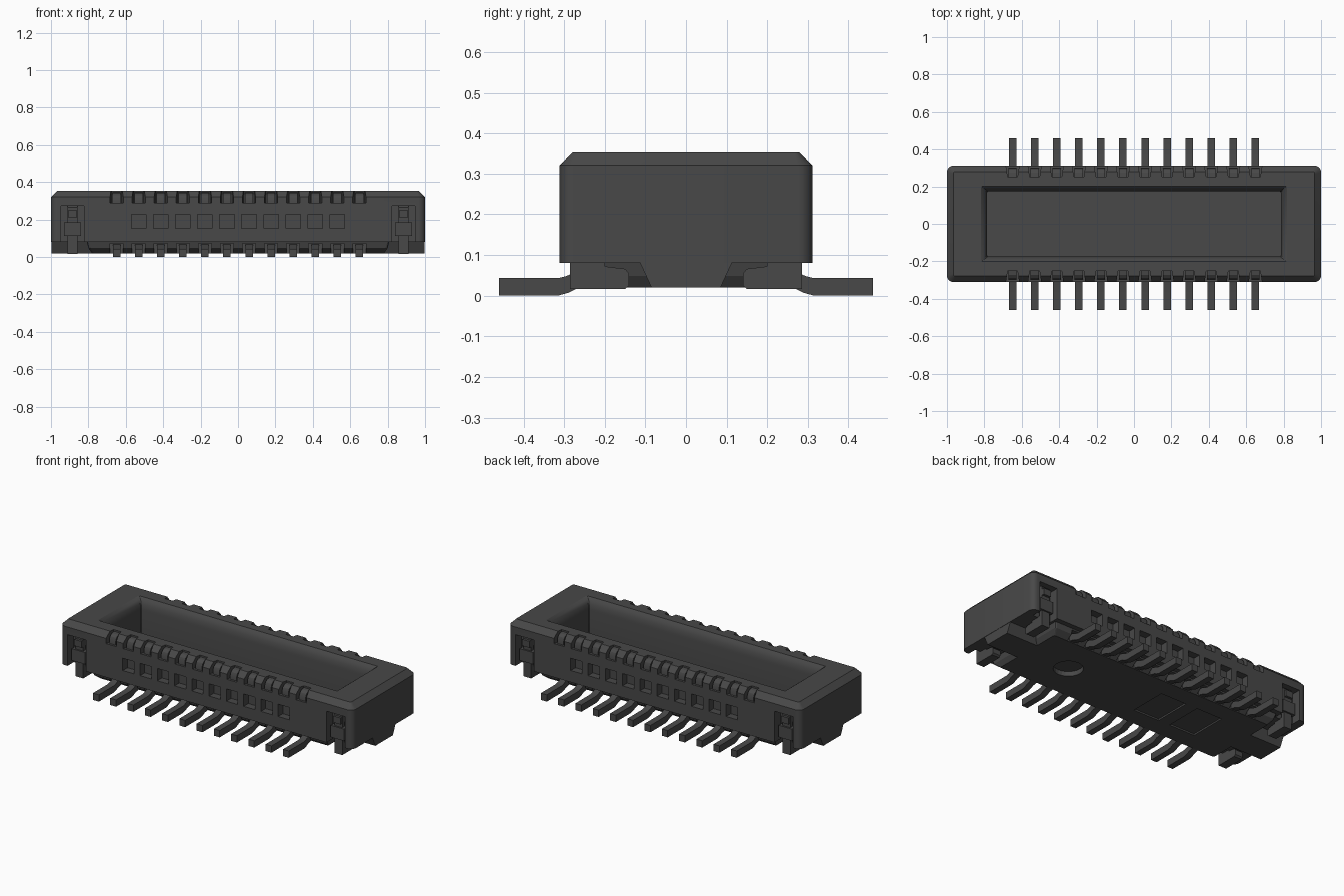
import bpy, bmesh, math
from mathutils import Vector

cube = bpy.data.objects.get("Cube")
if cube:
    bpy.data.objects.remove(cube, do_unlink=True)

mat = bpy.data.materials.new("dark grey plastic")
mat.use_nodes = True
COL = (0.065, 0.065, 0.065, 1)
mat.diffuse_color = COL
mat.node_tree.nodes["Principled BSDF"].inputs["Base Color"].default_value = COL

PITCH = 0.118
PIN_X = [(i - 5.5) * PITCH for i in range(12)]
SIDES = (-1, 1)


def finish(bm, name):
    bmesh.ops.recalc_face_normals(bm, faces=bm.faces)
    me = bpy.data.meshes.new(name)
    bm.to_mesh(me)
    bm.free()
    me.materials.append(mat)
    ob = bpy.data.objects.new(name, me)
    bpy.context.collection.objects.link(ob)
    return ob


def loft(bm, rings):
    """Join equal-length point rings into a closed solid."""
    vs = [[bm.verts.new(p) for p in r] for r in rings]
    n = len(vs[0])
    for a, b in zip(vs, vs[1:]):
        for i in range(n):
            j = (i + 1) % n
            bm.faces.new((a[i], a[j], b[j], b[i]))
    bm.faces.new(vs[0][::-1])
    bm.faces.new(vs[-1])


def rounded(hx, hy, z, r, seg=5):
    """Rounded rectangle ring centred on the origin."""
    pts = []
    for k, (sx, sy) in enumerate(((1, 1), (-1, 1), (-1, -1), (1, -1))):
        for i in range(seg + 1):
            a = math.pi / 2 * (k + i / seg)
            pts.append(Vector((sx * (hx - r) + r * math.cos(a),
                               sy * (hy - r) + r * math.sin(a), z)))
    return pts


def box(bm, x0, x1, y0, y1, z0, z1):
    loft(bm, [[(x0, y0, z), (x1, y0, z), (x1, y1, z), (x0, y1, z)] for z in (z0, z1)])


def side_box(bm, cx, w, y0, y1, z0, z1, s):
    """Box on the front (s=-1) or back (s=1) wall."""
    box(bm, cx - w / 2, cx + w / 2, min(s * y0, s * y1), max(s * y0, s * y1), z0, z1)


def extrude_x(bm, profile, x0, x1, s=1):
    """Extrude a (y, z) profile along x."""
    loft(bm, [[(x, s * y, z) for y, z in profile] for x in (x0, x1)])


def cut(ob, bm):
    cutter = finish(bm, "cutter")
    cutter.hide_render = True
    m = ob.modifiers.new("cut", 'BOOLEAN')
    m.operation, m.solver, m.object = 'DIFFERENCE', 'EXACT', cutter
    bpy.context.view_layer.objects.active = ob
    bpy.ops.object.modifier_apply(modifier=m.name)
    bpy.data.objects.remove(cutter, do_unlink=True)


def smooth(ob):
    bpy.ops.object.select_all(action='DESELECT')
    ob.select_set(True)
    bpy.context.view_layer.objects.active = ob
    bpy.ops.object.shade_smooth_by_angle(angle=math.radians(28))


# Housing: rounded block with a chamfered top
bm = bmesh.new()
loft(bm, [rounded(1, 0.311, 0.08, 0.035), rounded(1, 0.311, 0.32, 0.035),
          rounded(0.966, 0.279, 0.354, 0.012)])
housing = finish(bm, "housing")

# Central cavity with a flared mouth
bm = bmesh.new()
loft(bm, [rounded(hx, hy, z, 0.004, 1) for hx, hy, z in
          ((0.785, 0.173, 0.10), (0.785, 0.173, 0.29), (0.79, 0.178, 0.32),
           (0.802, 0.188, 0.342), (0.825, 0.205, 0.36))])
cut(housing, bm)

# Contact notches, square windows and end pockets in both long walls
bm = bmesh.new()
for s in SIDES:
    for x in PIN_X:
        loft(bm, [[(x - a, s * 0.25, z), (x + a, s * 0.25, z),
                   (x + b, s * 0.34, z), (x - b, s * 0.34, z)]
                  for a, b, z in ((0.026, 0.04, 0.288), (0.026, 0.04, 0.38))])
    for x in PIN_X[1:-1]:
        side_box(bm, x, 0.078, 0.265, 0.34, 0.152, 0.228, s)
    for e in SIDES:
        side_box(bm, e * 0.885, 0.125, 0.25, 0.34, 0.04, 0.273, s)
cut(housing, bm)
smooth(housing)

# Underside base with sloped flanks
bm = bmesh.new()
loft(bm, [rounded(0.78, 0.235, 0.02, 0.01, 2), rounded(0.80, 0.27, 0.048, 0.01, 2),
          rounded(0.81, 0.283, 0.09, 0.01, 2)])
base = finish(bm, "base")

# Round recess, two rectangular recesses and pin slots in the base
bm = bmesh.new()
ring = [(0.48 + 0.085 * math.cos(math.pi * i / 12), 0.085 * math.sin(math.pi * i / 12))
        for i in range(24)]
loft(bm, [[(x, y, z) for x, y in ring] for z in (0, 0.05)])
for x in (-0.19, -0.45):
    box(bm, x - 0.09, x + 0.09, -0.12, 0.12, 0, 0.03)
for s in SIDES:
    for x in PIN_X:
        side_box(bm, x, 0.07, 0.235, 0.32, 0, 0.072, s)
cut(base, bm)

# End ridges carrying the base out to both ends
for e, side in ((-1, "right"), (1, "left")):
    bm = bmesh.new()
    extrude_x(bm, [(-0.085, 0.02), (0.085, 0.02), (0.115, 0.085), (-0.115, 0.085)],
              min(e * 0.77, e * 0.998), max(e * 0.77, e * 0.998))
    finish(bm, side + "_end_ridge")

LEG = [(0.21, 0.03), (0.27, 0.017), (0.29, 0.007), (0.312, 0.001), (0.46, 0.001),
       (0.46, 0.043), (0.315, 0.043), (0.295, 0.048), (0.275, 0.057), (0.21, 0.075)]
CAP = [(0.24, 0.28), (0.298, 0.28), (0.298, 0.312), (0.29, 0.33), (0.272, 0.342), (0.24, 0.345)]
FOOT = [(0.285, 0.016), (0.15, 0.016), (0.14, 0.025), (0.14, 0.055), (0.15, 0.066),
        (0.20, 0.072), (0.20, 0.085), (0.262, 0.085), (0.262, 0.265), (0.275, 0.272),
        (0.285, 0.265)]

for s, wall in ((-1, "front"), (1, "back")):
    # Gull-wing legs
    bm = bmesh.new()
    for x in PIN_X:
        extrude_x(bm, LEG, x - 0.02, x + 0.02, s)
    smooth(finish(bm, wall + "_contact_legs"))

    # Rounded contact tops in the notches
    bm = bmesh.new()
    for x in PIN_X:
        extrude_x(bm, CAP, x - 0.022, x + 0.022, s)
    smooth(finish(bm, wall + "_contact_tops"))

    # Solder tabs standing in the end pockets
    for e, side in ((-1, "right"), (1, "left")):
        cx = e * 0.885
        bm = bmesh.new()
        extrude_x(bm, FOOT, cx - 0.027, cx + 0.027, s)
        side_box(bm, cx, 0.09, 0.25, 0.295, 0.112, 0.185, s)
        side_box(bm, cx, 0.05, 0.25, 0.30, 0.21, 0.25, s)
        finish(bm, f"{wall}_{side}_solder_tab")
